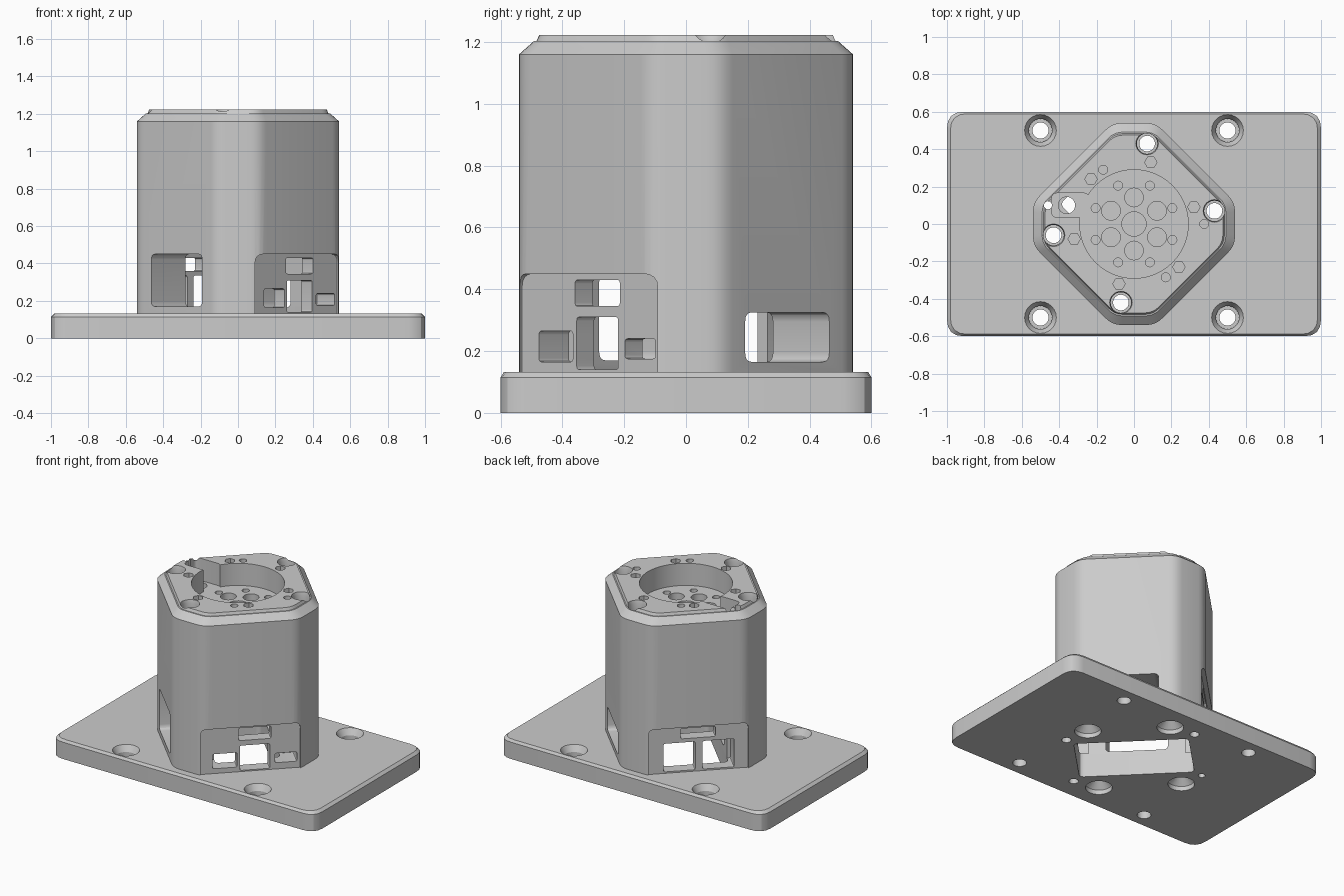
import bpy, bmesh
from math import cos, sin, pi, radians
from mathutils import Matrix, Vector

if "Cube" in bpy.data.objects:
    bpy.data.objects.remove(bpy.data.objects["Cube"])

grey = bpy.data.materials.new("light grey plastic")
grey.use_nodes = True
colour = (0.6, 0.6, 0.6, 1)
grey.diffuse_color = colour
grey.node_tree.nodes["Principled BSDF"].inputs["Base Color"].default_value = colour


def rounded(points, r, seg=4):
    """Outline with every corner replaced by a short curve."""
    pts, out = [Vector(p) for p in points], []
    for i, c in enumerate(pts):
        a = c + (pts[i - 1] - c).normalized() * r
        b = c + (pts[(i + 1) % len(pts)] - c).normalized() * r
        for k in range(seg + 1):
            t = k / seg
            out.append(a * (1 - t) ** 2 + c * 2 * t * (1 - t) + b * t * t)
    return out


def rect(cx, cy, w, h, r):
    x, y = w / 2, h / 2
    return rounded([(cx - x, cy - y), (cx + x, cy - y), (cx + x, cy + y), (cx - x, cy + y)], r)


def circle(n=24):
    return [Vector((cos(2 * pi * i / n), sin(2 * pi * i / n))) for i in range(n)]


def loft(name, outline, rings, matrix=Matrix()):
    """Closed solid through copies of an outline; each ring is (height, scale)."""
    bm = bmesh.new()
    loops = [[bm.verts.new(matrix @ Vector((p.x * s, p.y * s, z))) for p in outline]
             for z, s in rings]
    n = len(outline)
    for low, high in zip(loops, loops[1:]):
        for i in range(n):
            j = (i + 1) % n
            bm.faces.new((low[i], low[j], high[j], high[i]))
    bm.faces.new(loops[0][::-1])
    bm.faces.new(loops[-1])
    bmesh.ops.recalc_face_normals(bm, faces=bm.faces)
    mesh = bpy.data.meshes.new(name)
    bm.to_mesh(mesh)
    bm.free()
    obj = bpy.data.objects.new(name, mesh)
    bpy.context.collection.objects.link(obj)
    return obj


# Main solids
plate = loft("base_plate", rounded([(-1, -.6), (1, -.6), (1, .6), (-1, .6)], .09),
             [(0, 1), (.115, 1), (.132, .982)])
octagon = [(-.115, -.54), (.115, -.54), (.54, -.115), (.54, .115),
           (.115, .54), (-.115, .54), (-.54, .115), (-.54, -.115)]
tower = loft("tower", rounded(octagon, .05),
             [(.13, 1), (1.16, 1), (1.203, .91), (1.203, .895), (1.222, .88)])

cutters = []


def cut(outline, rings, targets, matrix=Matrix()):
    obj = loft("cutter", outline, rings, matrix)
    obj.hide_render = True
    cutters.append(obj)
    for target in targets:
        mod = target.modifiers.new("cut", "BOOLEAN")
        mod.operation, mod.solver, mod.object = "DIFFERENCE", "EXACT", obj


def drill(x, y, rings, targets, n=24):
    cut(circle(n), rings, targets, Matrix.Translation((x, y, 0)))


def side_cut(angle, t, w, z0, z1, inner, r=.012):
    """Rounded opening in a diagonal side, from outside to an inner distance."""
    matrix = Matrix.Rotation(radians(angle), 4, "Z") @ Matrix.Rotation(pi / 2, 4, "X")
    cut(rect(t, (z0 + z1) / 2, w, z1 - z0, r), [(inner, 1), (.62, 1)], [tower], matrix)


both = [plate, tower]

# Electronics cavity, open underneath
cut(rect(0, 0, .41, .71, .03), [(-.1, 1), (.5, 1)], both, Matrix.Rotation(radians(45), 4, "Z"))

# Connector panels on two opposite sides
for angle in (45, 225):
    side_cut(angle, 0, .63, -.1, .45, .435, .045)
for t, w, z0, z1 in ((-.16, .155, .165, .265), (.03, .19, .14, .31),
                     (.226, .14, .175, .24), (.03, .205, .345, .43)):
    side_cut(45, t, w, z0, z1, .3)
for t, w, z0, z1 in ((-.118, .2, .142, .335), (.128, .2, .142, .335), (0, .22, .36, .43)):
    side_cut(225, t, w, z0, z1, .3)

# Open windows on the other two sides
side_cut(135, 0, .385, .165, .325, .15, .03)
side_cut(-45, 0, .385, .17, .45, .15, .03)

# Round pocket with cable notch and channel
cut(circle(64), [(1.07, .29), (1.3, .29)], [tower])
cut(rect(-.34, .1, .2, .13, .03), [(1.07, 1), (1.3, 1)], [tower])
drill(-.36, .1, [(.4, .045), (1.2, .045)], [tower])

# Mounting pattern in the pocket floor
drill(0, 0, [(.97, .065), (1.15, .065)], [tower])
for i in range(6):
    a = pi / 6 + i * pi / 3
    drill(.142 * cos(a), .142 * sin(a), [(.97, .05), (1.15, .05)], [tower])
for i in range(8):
    a = pi / 8 + i * pi / 4
    drill(.222 * cos(a), .222 * sin(a), [(1, .024), (1.15, .024)], [tower], 12)

# Long screw holes with countersunk tops and counterbored bottoms
for x, y in ((.07, .43), (.43, .07), (-.07, -.42), (-.43, -.06)):
    drill(x, y, [(-.1, .083), (.03, .083), (.07, .042), (1.15, .042),
                 (1.15, .055), (1.2, .055), (1.23, .062), (1.3, .062)], both)

# Small hex sockets and pin holes on the top
for x, y in ((.09, .33), (-.23, .24), (.32, .09), (.24, -.23), (-.08, -.32), (-.32, -.08)):
    drill(x, y, [(1.1, .033), (1.3, .033)], [tower], 6)
for x, y in ((-.165, .29), (.17, -.285), (.375, 0)):
    drill(x, y, [(1.15, .024), (1.3, .024)], [tower], 12)

# Pin holes underneath, one running right through
for x, y in ((.46, -.1), (-.1, .46), (.1, -.46)):
    drill(x, y, [(-.1, .03), (.08, .03)], [plate], 12)
drill(-.46, .1, [(-.1, .022), (1.3, .022)], both, 12)

# Countersunk corner holes in the plate
for x in (-.5, .5):
    for y in (-.5, .5):
        drill(x, y, [(-.1, .043), (.06, .043), (.06, .062), (.09, .062), (.132, .085), (.2, .085)],
              [plate])

# Bake the cuts, drop the cutters, finish the surfaces
depsgraph = bpy.context.evaluated_depsgraph_get()
for obj in both:
    baked = bpy.data.meshes.new_from_object(obj.evaluated_get(depsgraph))
    obj.modifiers.clear()
    obj.data = baked
    baked.materials.clear()
    baked.materials.append(grey)
for obj in cutters:
    bpy.data.objects.remove(obj)
for obj in both:
    bpy.ops.object.select_all(action="DESELECT")
    obj.select_set(True)
    bpy.context.view_layer.objects.active = obj
    bpy.ops.object.shade_smooth_by_angle(angle=radians(25))
